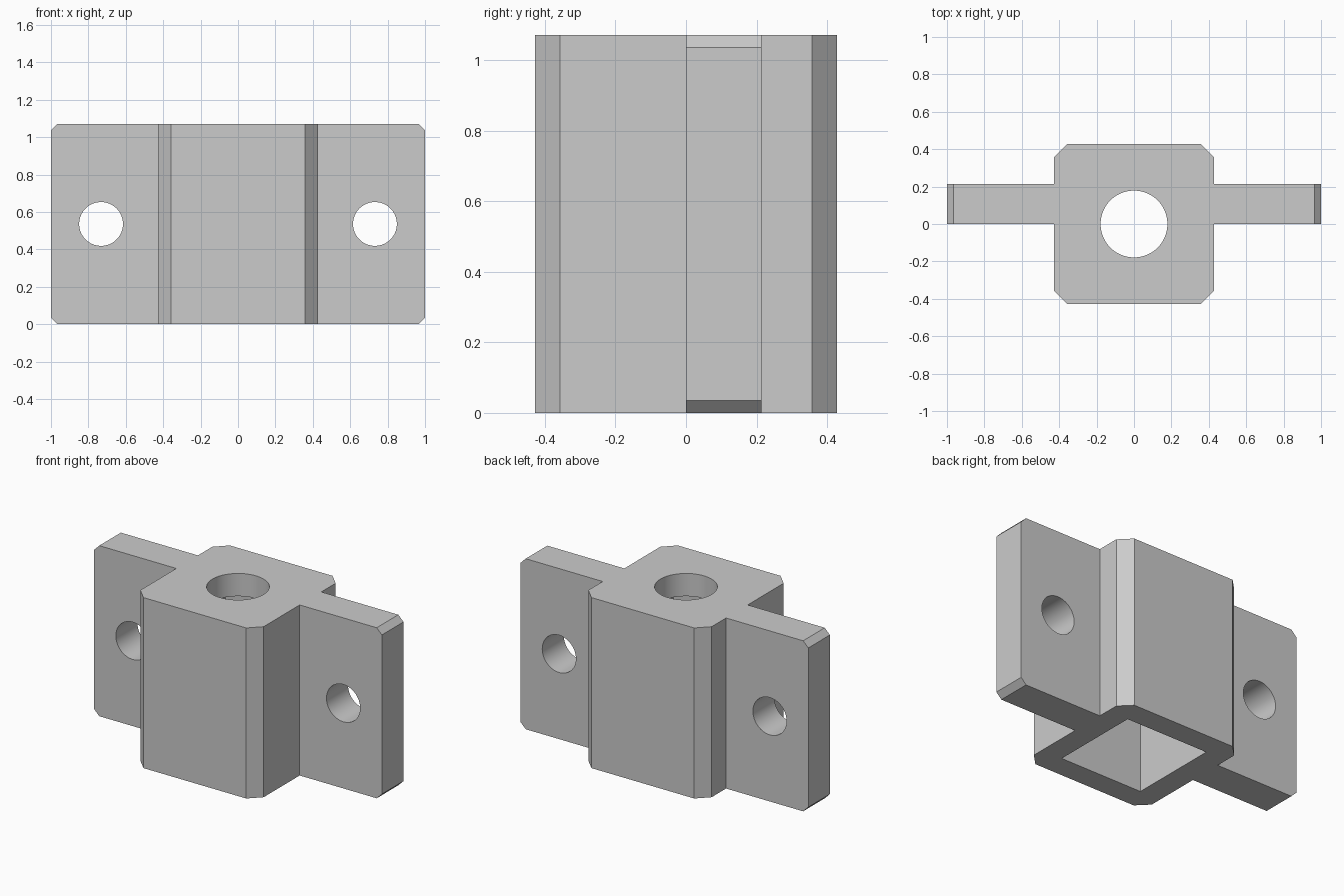
import bpy, bmesh, math

cube = bpy.data.objects.get("Cube")
if cube:
    bpy.data.objects.remove(cube, do_unlink=True)

U = 1 / 14            # design module
HEIGHT = 15 * U

grey = bpy.data.materials.new("plain_grey")
grey.use_nodes = True
colour = (0.6, 0.6, 0.6, 1)
grey.diffuse_color = colour
grey.node_tree.nodes["Principled BSDF"].inputs["Base Color"].default_value = colour


def cut(target, cutter):
    """Subtract the cutter from the target, then discard it."""
    mod = target.modifiers.new("cut", 'BOOLEAN')
    mod.operation = 'DIFFERENCE'
    mod.solver = 'EXACT'
    mod.object = cutter
    bpy.ops.object.select_all(action='DESELECT')
    bpy.context.view_layer.objects.active = target
    target.select_set(True)
    bpy.ops.object.modifier_apply(modifier=mod.name)
    bpy.data.objects.remove(cutter, do_unlink=True)


def cylinder_cutter(radius, depth, location, rotation=(0, 0, 0)):
    bpy.ops.mesh.primitive_cylinder_add(vertices=64, radius=radius, depth=depth,
                                        location=location, rotation=rotation)
    return bpy.context.object


# Plan outline: square body with chamfered corners and two side flanges
right_half = [(5, -6), (6, -5), (6, 0), (14, 0), (14, 3), (6, 3), (6, 5), (5, 6)]
outline = right_half + [(-x, y) for x, y in reversed(right_half)]
bm = bmesh.new()
base = bm.faces.new([bm.verts.new((x * U, y * U, 0)) for x, y in outline])
top = bmesh.ops.extrude_face_region(bm, geom=[base])["geom"]
bmesh.ops.translate(bm, vec=(0, 0, HEIGHT),
                    verts=[g for g in top if isinstance(g, bmesh.types.BMVert)])

# Small chamfers on the flange tips, top and bottom
tips = [e for e in bm.edges
        if all(abs(v.co.x) > 0.99 for v in e.verts)
        and abs(e.verts[0].co.z - e.verts[1].co.z) < 0.01]
bmesh.ops.bevel(bm, geom=tips, offset=U / 2, segments=1, affect='EDGES')
bmesh.ops.recalc_face_normals(bm, faces=bm.faces[:])
mesh = bpy.data.meshes.new("bracket_body")
bm.to_mesh(mesh)
bm.free()
mesh.materials.append(grey)
body = bpy.data.objects.new("bracket_body", mesh)
bpy.context.collection.objects.link(body)

# Square socket open at the bottom, leaving a lid at the top
lid = 2 * U
bpy.ops.mesh.primitive_cube_add(size=1, location=(0, 0, (HEIGHT - lid - 0.2) / 2))
socket = bpy.context.object
socket.scale = (8 * U, 8 * U, HEIGHT - lid + 0.2)
cut(body, socket)

# Round bore through the lid
cut(body, cylinder_cutter(2.5 * U, 0.5, (0, 0, HEIGHT)))

# Bolt hole through each flange
for side in (-1, 1):
    cut(body, cylinder_cutter(1.64 * U, 0.5, (side * 10.25 * U, 1.5 * U, HEIGHT / 2),
                              (math.pi / 2, 0, 0)))

bpy.ops.object.select_all(action='DESELECT')
body.select_set(True)
bpy.context.view_layer.objects.active = body
bpy.ops.object.shade_smooth_by_angle(angle=math.radians(30))
